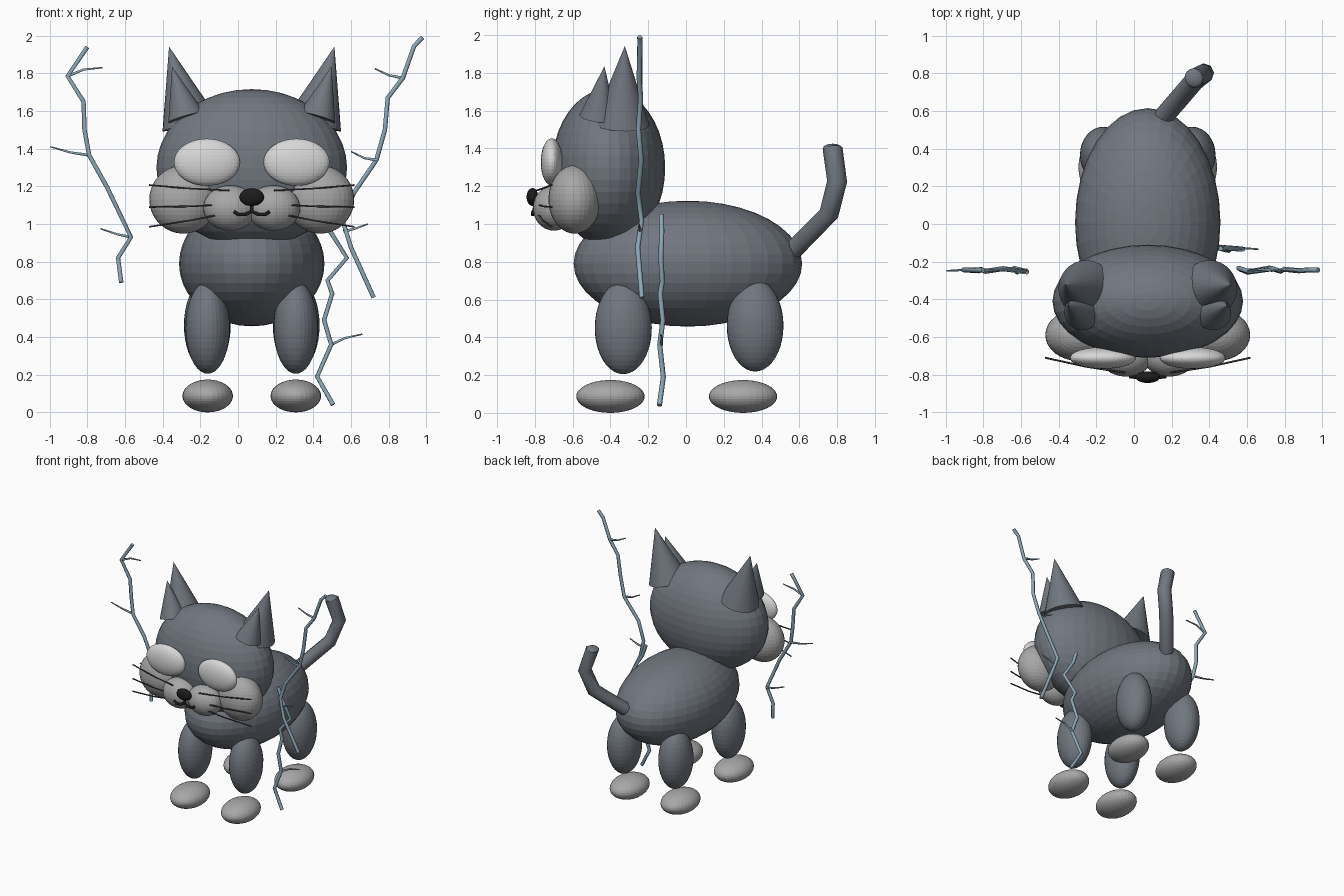
import bpy, math
from mathutils import Vector

if "Cube" in bpy.data.objects:
    bpy.data.objects.remove(bpy.data.objects["Cube"])

CX = 0.073  # the animal's own middle line


def material(name, rgb):
    m = bpy.data.materials.new(name)
    m.diffuse_color = (*rgb, 1)
    m.use_nodes = True
    m.node_tree.nodes["Principled BSDF"].inputs["Base Color"].default_value = m.diffuse_color
    return m


GREY = material("slate_grey_fur", (0.165, 0.185, 0.215))
PALE = material("pale_grey_fur", (0.39, 0.39, 0.39))
WHITE = material("off_white", (0.68, 0.68, 0.68))
BLACK = material("black", (0.012, 0.012, 0.012))
DARK = material("whisker_grey", (0.06, 0.06, 0.065))
BLUE = material("bolt_blue", (0.27, 0.40, 0.49))


def finish(name, mat):
    ob = bpy.context.object
    ob.name = name
    ob.data.materials.clear()
    ob.data.materials.append(mat)
    return ob


def ball(name, loc, radii, mat):
    bpy.ops.mesh.primitive_uv_sphere_add(segments=32, ring_count=20, location=loc)
    bpy.context.object.scale = radii
    return finish(name, mat)


def cone(name, base, tip, r, mat):
    base, tip = Vector(base), Vector(tip)
    axis = tip - base
    bpy.ops.mesh.primitive_cone_add(vertices=32, radius1=r, radius2=0, depth=axis.length,
                                    location=(base + tip) / 2)
    bpy.context.object.rotation_euler = axis.to_track_quat('Z', 'Y').to_euler()
    return finish(name, mat)


def tube(name, paths, radius, mat, res=1, taper=1.0):
    """Round tube along one or more poly paths."""
    cu = bpy.data.curves.new(name, 'CURVE')
    cu.dimensions = '3D'
    cu.bevel_depth = radius
    cu.bevel_resolution = res
    cu.use_fill_caps = True
    for pts in paths:
        sp = cu.splines.new('POLY')
        sp.points.add(len(pts) - 1)
        for i, (p, q) in enumerate(zip(sp.points, pts)):
            p.co = (*q, 1)
            p.radius = 1 + (taper - 1) * i / (len(pts) - 1)
    ob = bpy.data.objects.new(name, cu)
    bpy.context.collection.objects.link(ob)
    bpy.ops.object.select_all(action='DESELECT')
    bpy.context.view_layer.objects.active = ob
    ob.select_set(True)
    bpy.ops.object.convert(target='MESH')
    return finish(name, mat)


# body and head
ball("body", (CX, 0.01, 0.79), (0.386, 0.605, 0.333), GREY)
ball("head", (CX, -0.41, 1.298), (0.506, 0.30, 0.418), GREY)

# paired parts
for s, side in ((-1, "left"), (1, "right")):
    def at(dx, y, z):
        return (CX + s * dx, y, z)

    ball(f"front_leg_{side}", at(0.234, -0.332, 0.45), (0.118, 0.151, 0.245), GREY)
    ball(f"rear_leg_{side}", at(0.236, 0.366, 0.462), (0.124, 0.15, 0.243), GREY)
    for y, end in ((-0.4, "front"), (0.302, "rear")):
        ball(f"{end}_paw_{side}", at(0.234, y, 0.087), (0.134, 0.181, 0.087), PALE)
    ball(f"eye_{side}", at(0.238, -0.711, 1.328), (0.175, 0.058, 0.125), WHITE)
    ball(f"cheek_{side}", at(0.363, -0.589, 1.13), (0.181, 0.139, 0.181), PALE)
    ball(f"muzzle_{side}", at(0.115, -0.70, 1.085), (0.142, 0.11, 0.12), PALE)
    cone(f"ear_{side}", at(0.329, -0.342, 1.53), at(0.439, -0.324, 1.942), 0.15, GREY)
    cone(f"inner_ear_{side}", at(0.347, -0.465, 1.565), at(0.423, -0.432, 1.835), 0.1, GREY)
    # three whiskers per side
    rows = ((1.178, 1.207), (1.105, 1.09), (1.06, 0.985))
    tube(f"whiskers_{side}",
         [[at(0.12, -0.79, a), at(0.33, -0.757, (a + b) / 2 - 0.004), at(0.545, -0.71, b)]
          for a, b in rows], 0.005, DARK)

# nose and mouth
ball("nose", (CX, -0.813, 1.143), (0.065, 0.031, 0.047), BLACK)
mouth = [[(CX, -0.80, 1.11), (CX, -0.805, 1.068)]]
for s in (-1, 1):
    mouth.append([(CX + s * dx, y, z) for dx, y, z in
                  ((0, -0.805, 1.068), (0.035, -0.81, 1.05), (0.07, -0.812, 1.05),
                   (0.095, -0.81, 1.066))])
tube("mouth", mouth, 0.01, BLACK)

# bent tail
tube("tail", [[(0.157, 0.57, 0.865), (0.318, 0.757, 1.055), (0.372, 0.80, 1.225),
               (0.32, 0.776, 1.40)]], 0.053, GREY, res=2)
ball("tail_tip", (0.32, 0.776, 1.40), (0.051, 0.051, 0.025), GREY)


# jagged bolts with thin side branches, drawn in a plane of constant depth
def bolt(name, y, main, twigs):
    def path(pts):
        return [(x, y + 0.012 * math.sin(3 * i), z) for i, (x, z) in enumerate(pts)]
    tube(name, [path(main)], 0.0135, BLUE)
    tube(name + "_branches", [path(t) for t in twigs], 0.009, BLUE, taper=0.45)


bolt("bolt_left", -0.245,
     [(-0.80, 1.94), (-0.905, 1.785), (-0.82, 1.65), (-0.815, 1.50), (-0.79, 1.365),
      (-0.695, 1.195), (-0.568, 0.93), (-0.637, 0.82), (-0.62, 0.69)],
     [[(-0.905, 1.785), (-0.82, 1.82), (-0.72, 1.83)],
      [(-0.79, 1.365), (-0.89, 1.38), (-0.995, 1.41)],
      [(-0.568, 0.93), (-0.64, 0.945), (-0.73, 0.975)]])
bolt("bolt_right", -0.245,
     [(0.98, 1.99), (0.935, 1.945), (0.875, 1.775), (0.795, 1.67), (0.78, 1.50),
      (0.735, 1.34), (0.615, 1.165), (0.555, 1.02), (0.60, 0.875), (0.72, 0.61)],
     [[(0.875, 1.775), (0.80, 1.79), (0.727, 1.825)],
      [(0.735, 1.34), (0.67, 1.35), (0.60, 1.385)],
      [(0.56, 0.96), (0.62, 0.975), (0.69, 1.0)]])
bolt("bolt_low", -0.13,
     [(0.46, 1.05), (0.49, 0.96), (0.578, 0.82), (0.475, 0.70), (0.50, 0.63),
      (0.457, 0.49), (0.495, 0.36), (0.42, 0.19), (0.505, 0.04)],
     [[(0.495, 0.36), (0.57, 0.395), (0.66, 0.415)]])
